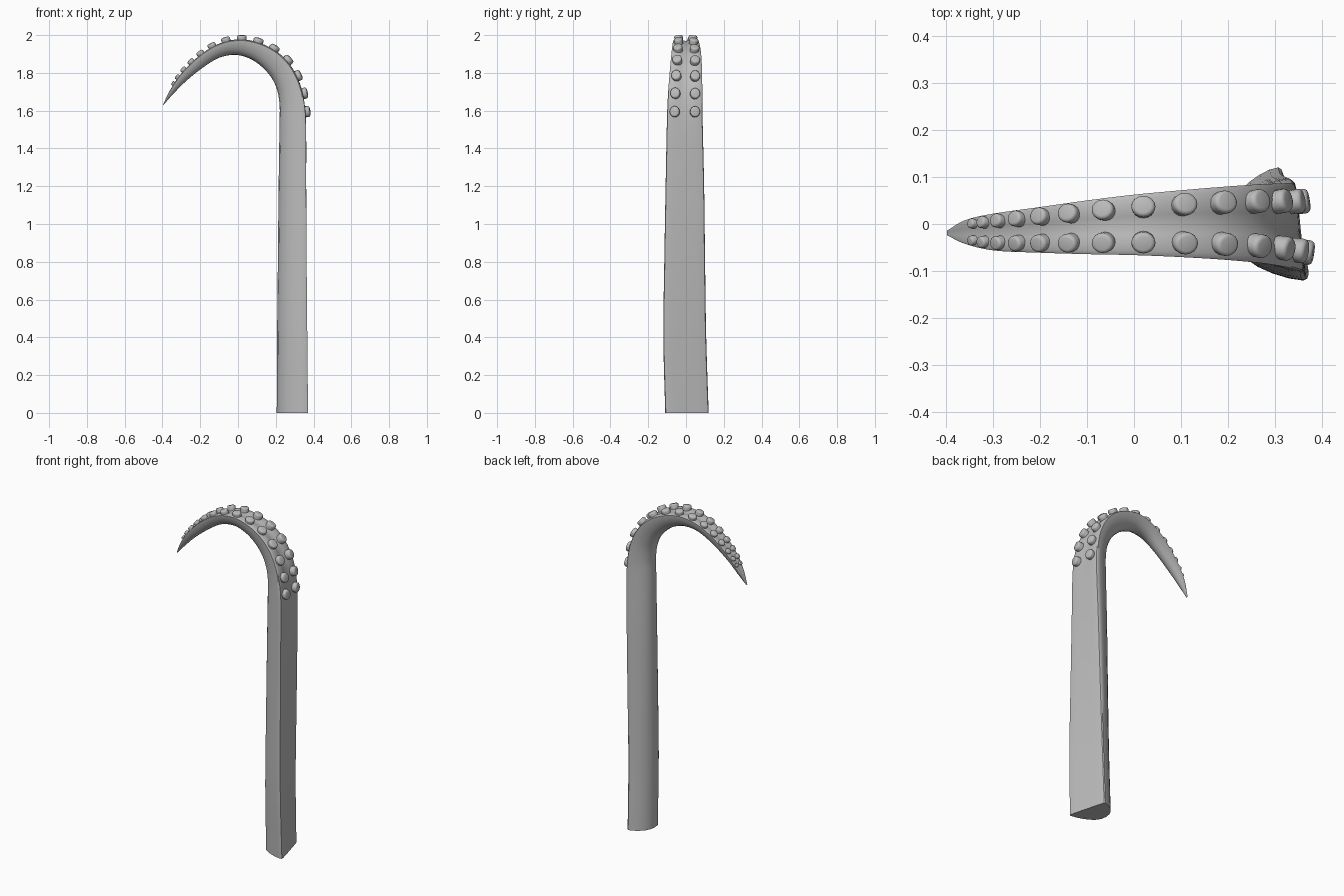
import bpy, bmesh, math
from mathutils import Vector

if "Cube" in bpy.data.objects:
    bpy.data.objects.remove(bpy.data.objects["Cube"])

grey = bpy.data.materials.new("grey")
grey.diffuse_color = (0.5, 0.5, 0.5, 1)
grey.use_nodes = True
grey.node_tree.nodes["Principled BSDF"].inputs["Base Color"].default_value = grey.diffuse_color

# Stations: outer x, outer z, inner x, inner z, low y, high y, twist
STATIONS = [
    (0.375, 0.00, 0.205, 0.00, -0.110, 0.120, 1.0),
    (0.371, 0.40, 0.207, 0.40, -0.120, 0.107, 0.9),
    (0.367, 0.80, 0.211, 0.80, -0.115, 0.101, 0.7),
    (0.364, 1.20, 0.215, 1.20, -0.108, 0.096, 0.5),
    (0.362, 1.55, 0.220, 1.55, -0.101, 0.088, 0.35),
    (0.352, 1.66, 0.220, 1.63, -0.097, 0.087, 0.3),
    (0.328, 1.75, 0.207, 1.71, -0.091, 0.086, 0.25),
    (0.277, 1.845, 0.170, 1.785, -0.083, 0.084, 0.2),
    (0.200, 1.918, 0.105, 1.850, -0.076, 0.079, 0.15),
    (0.100, 1.964, 0.035, 1.886, -0.070, 0.071, 0.1),
    (0.000, 1.977, -0.030, 1.895, -0.066, 0.062, 0.0),
    (-0.100, 1.955, -0.105, 1.878, -0.064, 0.050, 0.0),
    (-0.200, 1.895, -0.190, 1.825, -0.061, 0.036, 0.0),
    (-0.300, 1.797, -0.280, 1.752, -0.056, 0.022, 0.0),
    (-0.360, 1.708, -0.345, 1.686, -0.042, 0.008, 0.0),
    (-0.397, 1.632, -0.395, 1.630, -0.024, -0.014, 0.0),
]
# Half cross-section: across (0 centre, 1 edge), depth (0 outer, 1 inner)
HALF = [(0, 0.0), (0.3, 0.0), (0.6, 0.0), (0.85, 0.005), (0.97, 0.02), (1.0, 0.07),
        (0.96, 0.25), (0.87, 0.45), (0.74, 0.65), (0.56, 0.83), (0.3, 0.96), (0, 1.0)]
SECTION = HALF + [(-u, v) for u, v in HALF[-2:0:-1]]


def spline(points, steps):
    """Smooth curve through rows of numbers."""
    out = []
    for i in range(len(points) - 1):
        a, b = points[max(i - 1, 0)], points[i]
        c, d = points[i + 1], points[min(i + 2, len(points) - 1)]
        # spacing-aware tangents keep the long shaft joined smoothly to the bend
        dist = lambda p, q: max(math.hypot(p[0] - q[0], p[1] - q[1]), 1e-6)
        l0, l1, l2 = dist(a, b), dist(b, c), dist(c, d)
        for s in range(steps):
            t = s / steps
            row = []
            for p, q, r, w in zip(a, b, c, d):
                m0 = (r - p) / (l0 + l1) * l1 if i else r - q
                m1 = (w - q) / (l1 + l2) * l1 if i < len(points) - 2 else r - q
                row.append((2*t**3 - 3*t*t + 1) * q + (t**3 - 2*t*t + t) * m0
                           + (3*t*t - 2*t**3) * r + (t**3 - t*t) * m1)
            out.append(tuple(row))
    return out + [points[-1]]


def finish(bm, name, angle):
    bmesh.ops.recalc_face_normals(bm, faces=bm.faces)
    mesh = bpy.data.meshes.new(name)
    bm.to_mesh(mesh)
    bm.free()
    mesh.materials.append(grey)
    ob = bpy.data.objects.new(name, mesh)
    bpy.context.collection.objects.link(ob)
    bpy.ops.object.select_all(action='DESELECT')
    ob.select_set(True)
    bpy.context.view_layer.objects.active = ob
    bpy.ops.object.shade_smooth_by_angle(angle=math.radians(angle))


# Tentacle body: half-round section swept along the hook
rows = spline(STATIONS, 5)
bm = bmesh.new()
rings = []
for ox, oz, ix, iz, lo, hi, twist in rows:
    ring = []
    groove = 0.10 * min(max((oz - 1.5) / 0.3, 0), 1)
    for u, v in SECTION:
        depth = v
        if v < 0.03:
            depth += groove * max(0, 1 - abs(u) / 0.5) + groove * 0.8 * max(0, abs(u) - 0.6)
        depth += 0.36 * twist * (u + 1) / 2 * (1 - v)
        y = (lo + hi) / 2 + u * (hi - lo) / 2
        ring.append(bm.verts.new((ox + (ix - ox) * depth, y, oz + (iz - oz) * depth)))
    rings.append(ring)
n = len(SECTION)
for r0, r1 in zip(rings, rings[1:]):
    for k in range(n):
        bm.faces.new((r0[k], r0[(k + 1) % n], r1[(k + 1) % n], r1[k]))
bm.faces.new(rings[0])
bm.faces.new(rings[-1])
finish(bm, "tentacle_body", 40)


def path_at(s):
    """Row and tangent at arc length s along the outer edge of the bend."""
    bend = [r for r in rows if r[1] >= 1.59 or r[0] < 0.3]
    for p, q in zip(bend, bend[1:]):
        step = math.hypot(q[0] - p[0], q[1] - p[1])
        if s <= step:
            break
        s -= step
    f = min(s / step, 1)
    row = [a + (b - a) * f for a, b in zip(p, q)]
    return row, Vector((q[0] - p[0], 0, q[1] - p[1])).normalized()


# Suckers: two rows of rounded buttons, shrinking toward the tip
SIDES = 16
BUTTON = [(0.95, -0.35), (1.0, 0.55), (0.96, 0.78), (0.84, 0.94), (0.65, 1.0)]
bm = bmesh.new()
for side in (-1, 1):
    s = 0.0
    for k in range(14):
        (ox, oz, ix, iz, lo, hi, twist), along = path_at(s)
        s += 0.098 - 0.0004 * k * k
        size = 0.031 - 0.00011 * k * k
        height = 0.025 - 0.00008 * k * k
        out = Vector((-along.z, 0, along.x))
        if out.dot(Vector((ox - ix, 0, oz - iz))) < 0:
            out.negate()
        normal = (out + Vector((0, side * 0.15, 0))).normalized()
        across = normal.cross(along)
        u = side * 0.56
        drop = 0.36 * twist * (u + 1) / 2
        base = Vector((ox + (ix - ox) * drop, (lo + hi) / 2 + u * (hi - lo) / 2,
                       oz + (iz - oz) * drop))
        loops = []
        for r, h in BUTTON:
            loops.append([bm.verts.new(
                base + normal * (h * height)
                + along * (r * size * 0.95 * math.cos(a))
                + across * (r * size * 0.85 * math.sin(a)))
                for a in (2 * math.pi * j / SIDES for j in range(SIDES))])
        for a, b in zip(loops, loops[1:]):
            for j in range(SIDES):
                bm.faces.new((a[j], a[(j + 1) % SIDES], b[(j + 1) % SIDES], b[j]))
        bm.faces.new(loops[0])
        bm.faces.new(loops[-1])
finish(bm, "suckers", 50)
